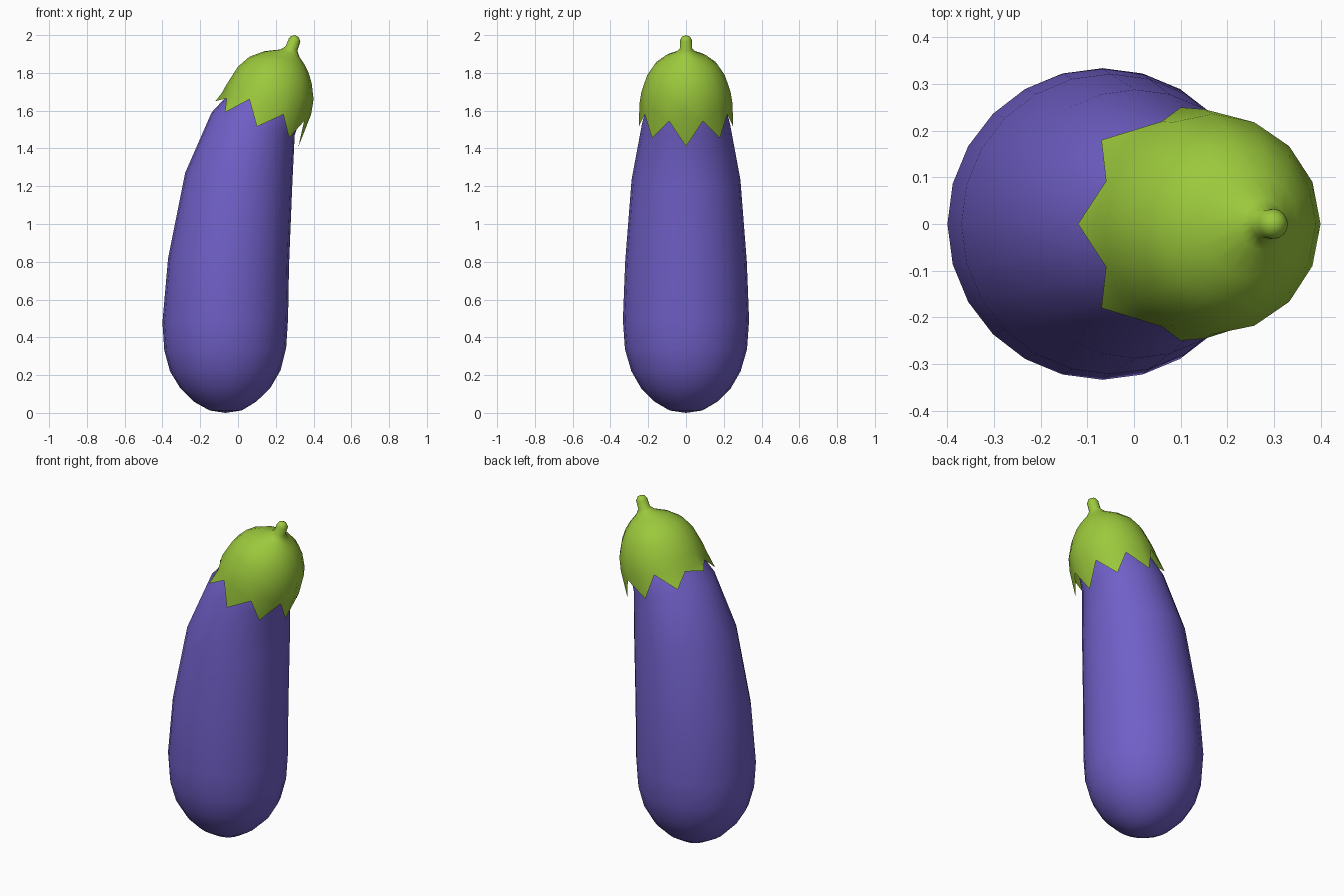
import bpy, bmesh
from math import sin, cos, pi


def ring(bm, row, n):
    # row: left x, left z, right x, right z, half depth
    lx, lz, rx, rz, r = row
    vs = []
    for i in range(n):
        c, s = cos(2 * pi * i / n), sin(2 * pi * i / n)
        vs.append(bm.verts.new(((lx + rx) / 2 + (rx - lx) / 2 * c, r * s,
                                (lz + rz) / 2 + (rz - lz) / 2 * c)))
    return vs


def loft(bm, rows, n):
    rings = [ring(bm, row, n) for row in rows]
    for a, b in zip(rings, rings[1:]):
        for i in range(n):
            j = (i + 1) % n
            bm.faces.new((a[i], a[j], b[j], b[i]))
    return rings


def fan(bm, loop, point):
    p = bm.verts.new(point)
    for i, v in enumerate(loop):
        bm.faces.new((v, loop[(i + 1) % len(loop)], p))


def finish(bm, name, color):
    bmesh.ops.recalc_face_normals(bm, faces=bm.faces)
    for f in bm.faces:
        f.smooth = True
    me = bpy.data.meshes.new(name)
    bm.to_mesh(me)
    bm.free()
    mat = bpy.data.materials.new(name + "_colour")
    mat.diffuse_color = color
    me.materials.append(mat)
    ob = bpy.data.objects.new(name, me)
    bpy.context.collection.objects.link(ob)


# Purple body: leaning 24-sided loft, closed at both ends
bm = bmesh.new()
body = loft(bm, [
    (-0.15, 0.013, 0.02, 0.013, 0.087),
    (-0.235, 0.06, 0.097, 0.06, 0.167),
    (-0.305, 0.13, 0.17, 0.13, 0.237),
    (-0.36, 0.22, 0.225, 0.225, 0.29),
    (-0.39, 0.33, 0.255, 0.345, 0.323),
    (-0.40, 0.48, 0.265, 0.50, 0.334),
    (-0.37, 0.82, 0.27, 0.78, 0.322),
    (-0.28, 1.27, 0.287, 1.20, 0.288),
    (-0.14, 1.59, 0.30, 1.47, 0.233),
    (-0.02, 1.72, 0.35, 1.62, 0.195),
    (0.10, 1.83, 0.32, 1.76, 0.11)], 24)
fan(bm, body[0], (-0.067, 0, 0))
fan(bm, body[-1], (0.22, 0, 1.83))
finish(bm, "body", (0.16, 0.115, 0.57, 1))

# Green cap and stem: one skin from stem tip down to a jagged hem
bm = bmesh.new()
cap = loft(bm, [
    (0.280, 1.995, 0.322, 1.988, 0.021),
    (0.268, 1.98, 0.33, 1.966, 0.032),
    (0.252, 1.94, 0.314, 1.917, 0.033),
    (0.225, 1.924, 0.325, 1.885, 0.055),
    (0.14, 1.915, 0.352, 1.845, 0.115),
    (0.06, 1.885, 0.374, 1.80, 0.168),
    (0.00, 1.833, 0.39, 1.745, 0.205),
    (-0.06, 1.74, 0.40, 1.66, 0.236),
    (-0.085, 1.695, 0.387, 1.58, 0.246)], 16)
fan(bm, cap[0], (0.303, 0, 2.0))

# Hem: valleys on odd columns, leaf tips hang from even columns
valleys = [(0.35, 0.09, 1.545), (0.24, 0.218, 1.58), (0.06, 0.22, 1.66), (-0.06, 0.092, 1.665)]
tips = [(0.32, 0, 1.41), (0.27, 0.18, 1.455), (0.10, 0.25, 1.515), (-0.07, 0.18, 1.59), (-0.12, 0, 1.65)]
hem = cap[-1]
for k, (x, y, z) in enumerate(valleys):
    hem[2 * k + 1].co = (x, y, z)
    hem[15 - 2 * k].co = (x, -y, z)
for k in range(8):
    x, y, z = tips[k if k < 5 else 8 - k]
    tip = bm.verts.new((x, y if k < 5 else -y, z))
    m = hem[2 * k]
    bm.faces.new((m, hem[(2 * k + 1) % 16], tip))
    bm.faces.new((hem[2 * k - 1], m, tip))
finish(bm, "leafy_cap", (0.33, 0.58, 0.045, 1))
